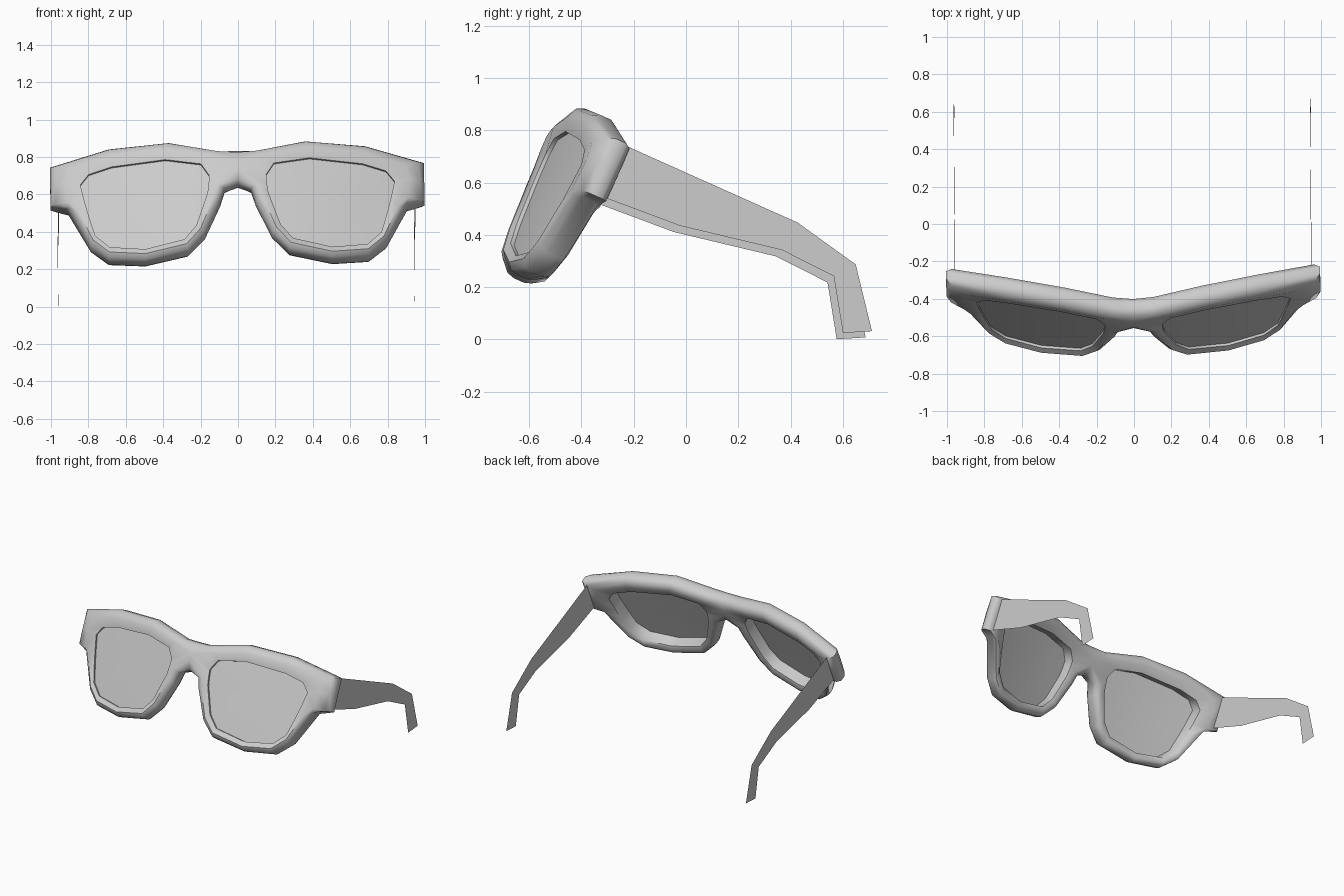
import bpy, bmesh, math

if "Cube" in bpy.data.objects:
    bpy.data.objects.remove(bpy.data.objects["Cube"])

HALF = 0.064            # half thickness of the frame
ROT = (0, -0.0125, 0.0125)

# Matched loops for the right half, in front view (x, z): outer outline and lens opening
OUTER = [(0, .825), (.095, .824), (.365, .872), (.685, .842), (1, .748), (1, .65),
         (1, .537), (.915, .528), (.79, .313), (.695, .243), (.5, .234), (.27, .284),
         (.18, .373), (.095, .547), (.07, .622), (0, .645)]
HOLE = [(.153, .685), (.195, .745), (.385, .77), (.67, .735), (.795, .695), (.84, .64),
        (.82, .553), (.795, .463), (.765, .368), (.69, .306), (.5, .293), (.29, .343),
        (.225, .418), (.163, .588), (.157, .628), (.154, .657)]
# Rim cross-section: (outer-to-hole fraction, depth; + is forward)
SECTION = [(1, .78), (.5, 1), (.13, .72), (0, .25), (0, -.4), (.15, -.85), (.5, -1), (1, -.75)]
LENS_DEPTH = .55


def place(x, z, d):
    """Map a front-view point to the tilted, wrapped frame surface, offset along its normal."""
    y = -.565 + .45 * (z - .55) + .212 * abs(x) ** 1.6
    return (x, y - .91 * HALF * d, z + .41 * HALF * d)


def rim_point(i, t, d):
    (ox, oz), (hx, hz) = OUTER[i], HOLE[i]
    if ox == 0 and t < 1:            # bridge columns stay on the mirror plane
        hx, hz, t = 0, (.755 if oz > .7 else .71), min(1, 2 * t)
    return place(ox + (hx - ox) * t, oz + (hz - oz) * t, d)


def finish(bm, name, angle):
    bmesh.ops.recalc_face_normals(bm, faces=bm.faces)
    me = bpy.data.meshes.new(name)
    bm.to_mesh(me)
    bm.free()
    if angle:
        me.shade_smooth()
        me.set_sharp_from_angle(angle=math.radians(angle))
    ob = bpy.data.objects.new(name, me)
    bpy.context.collection.objects.link(ob)
    mir = ob.modifiers.new("Mirror", 'MIRROR')
    mir.merge_threshold = .0005
    ob.rotation_euler = ROT
    return ob


def bridge(bm, a, b):
    n = len(a)
    for i in range(n):
        j = (i + 1) % n
        q = (a[i], a[j], b[j], b[i])
        if any(abs(v.co.x) > 1e-4 for v in q):   # skip faces on the mirror plane
            bm.faces.new(q)


# Rounded front frame
bm = bmesh.new()
rings = [[bm.verts.new(rim_point(i, t, d)) for i in range(len(OUTER))] for t, d in SECTION]
for k in range(len(rings)):
    bridge(bm, rings[k], rings[(k + 1) % len(rings)])
finish(bm, "front_frame", 55)

# Curved lenses
bm = bmesh.new()
cx, cz = .49, .54
loops = [[bm.verts.new(place(cx + (x - cx) * s, cz + (z - cz) * s, LENS_DEPTH)) for x, z in HOLE]
         for s in (1, .66, .33)]
bridge(bm, loops[0], loops[1])
bridge(bm, loops[1], loops[2])
mid = bm.verts.new(place(cx, cz, LENS_DEPTH))
for i in range(len(HOLE)):
    bm.faces.new((loops[2][i], loops[2][(i + 1) % len(HOLE)], mid))
finish(bm, "lenses", 50)

# Flat temple arms, side profile (y, z)
ARM = [(-.24, .728), (.415, .435), (.637, .275), (.699, .02), (.588, .013),
       (.553, .23), (.355, .33), (-.035, .423), (-.335, .535)]
bm = bmesh.new()
bm.faces.new([bm.verts.new((.953, y, z)) for y, z in ARM])
finish(bm, "temple_arms", 0)
